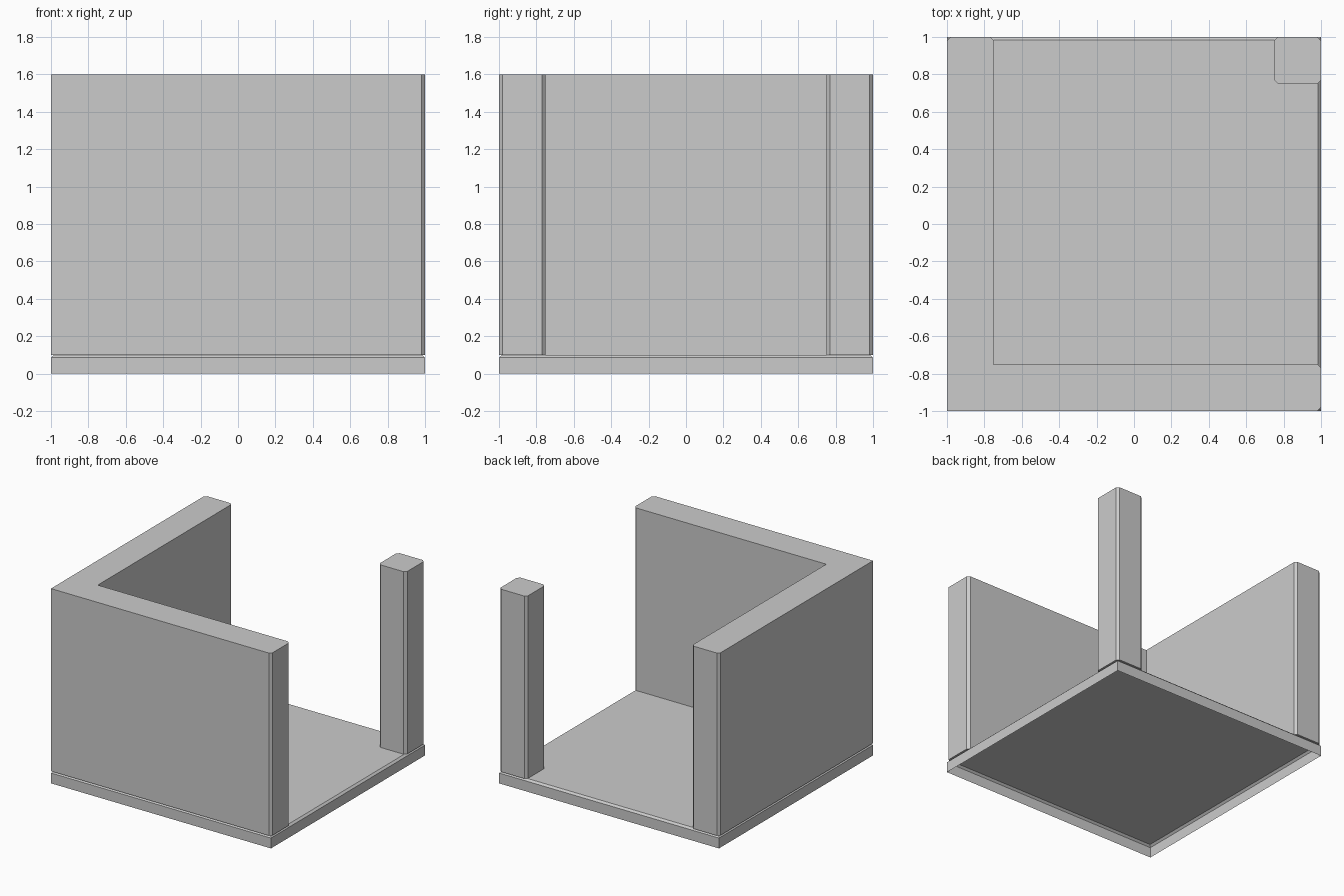
import bpy

if "Cube" in bpy.data.objects:
    bpy.data.objects.remove(bpy.data.objects["Cube"])

FLOOR_TOP, WALL_TOP = 0.1, 1.6
INNER, BEVEL, LIP = 0.75, 0.02, 0.016


def make_object(name, verts, faces):
    mesh = bpy.data.meshes.new(name)
    mesh.from_pydata(verts, [], faces)
    mesh.update()
    obj = bpy.data.objects.new(name, mesh)
    bpy.context.collection.objects.link(obj)
    return obj


def loft(name, rings, cap_bottom):
    """Join equal-length counter-clockwise rings, lowest first, with a capped top."""
    n = len(rings[0])
    verts = [v for ring in rings for v in ring]
    faces = [(r * n + i, r * n + (i + 1) % n, (r + 1) * n + (i + 1) % n, (r + 1) * n + i)
             for r in range(len(rings) - 1) for i in range(n)]
    faces.append(tuple(range(len(verts) - n, len(verts))))
    if cap_bottom:
        faces.append(tuple(reversed(range(n))))
    return make_object(name, verts, faces)


def square(half, z):
    return [(-half, -half, z), (half, -half, z), (half, half, z), (-half, half, z)]


def upright(name, corners):
    """Extrude a floor plan; corners are (x, y, chamfered)."""
    plan = []
    for i, (x, y, cut) in enumerate(corners):
        if not cut:
            plan.append((x, y))
            continue
        for nx, ny, _ in (corners[i - 1], corners[(i + 1) % len(corners)]):
            length = abs(nx - x) + abs(ny - y)
            plan.append((x + (nx - x) / length * BEVEL, y + (ny - y) / length * BEVEL))
    rings = [[(x, y, z) for x, y in plan] for z in (FLOOR_TOP, WALL_TOP)]
    return loft(name, rings, True)


# Floor: hollow tray, open underneath, with a chamfered top rim
loft("floor", [square(1, 0), square(1, 0.085), square(1 - LIP, FLOOR_TOP)], False)

# L-shaped wall along the front and left, chamfered only at its free ends
upright("corner_wall", [(-1, -1, False), (1, -1, True), (1, -INNER, True),
                        (-INNER, -INNER, False), (-INNER, 1, True), (-1, 1, True)])

# Free-standing post at the back right
upright("corner_post", [(INNER, INNER, True), (1, INNER, True),
                        (1, 1, True), (INNER, 1, True)])
